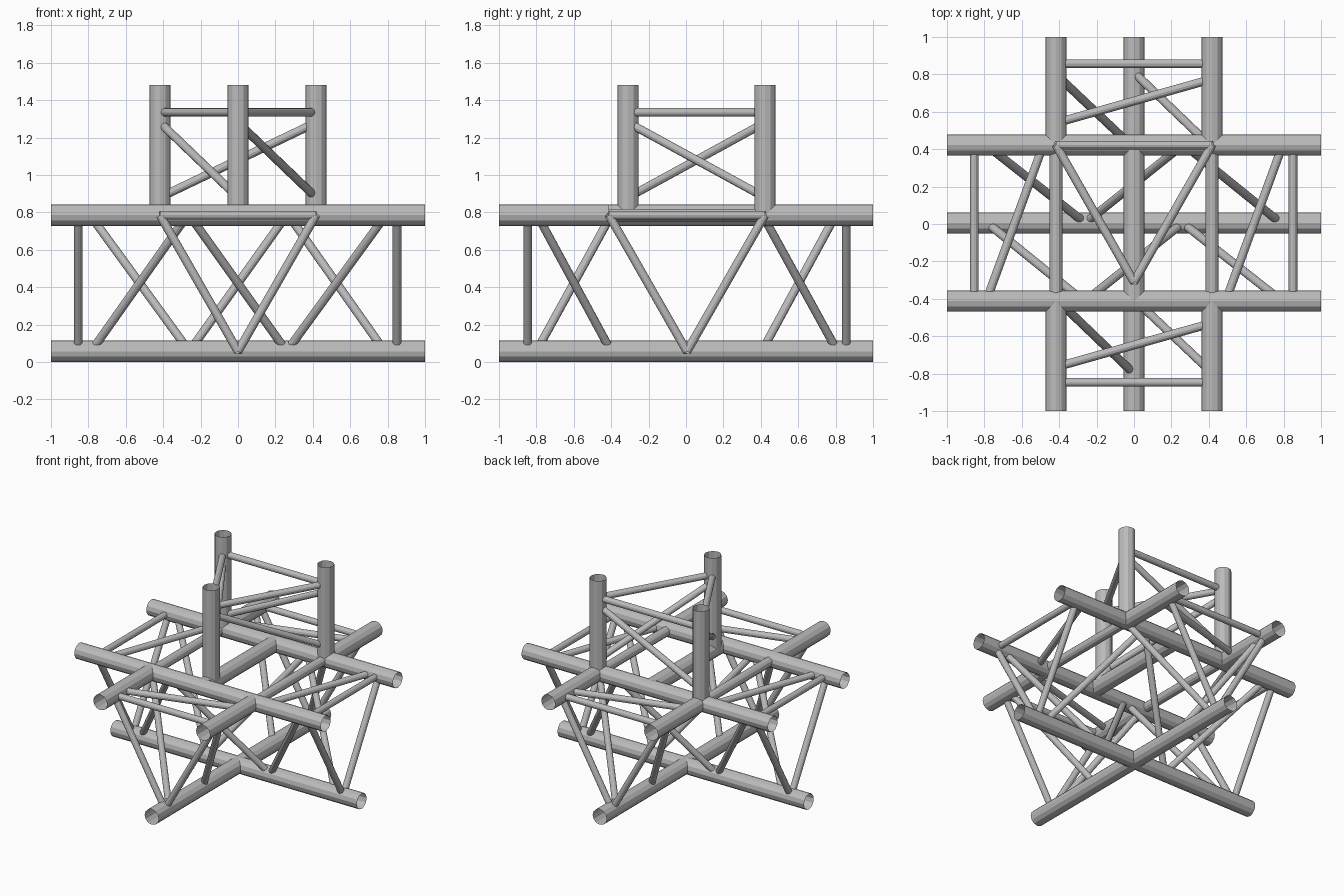
import bpy
import bmesh
from mathutils import Vector

cube = bpy.data.objects.get("Cube")
if cube:
    bpy.data.objects.remove(cube, do_unlink=True)

# One painted-metal grey for everything
grey = bpy.data.materials.new("metal_grey")
grey.use_nodes = True
colour = (0.5, 0.5, 0.5, 1)
grey.diffuse_color = colour
grey.node_tree.nodes["Principled BSDF"].inputs["Base Color"].default_value = colour

MAIN, LINK, BRACE = 0.057, 0.034, 0.023   # tube radii
X = 0.417                                 # half spacing of the chords
FRONT, BACK, MID = -0.412, 0.422, 0.005   # chord positions in depth
LOW, HIGH, TOP = 0.057, 0.785, 1.48       # chord heights and tower top


def tube(name, start, end, radius, sides=12):
    """Open thin-walled tube between two points."""
    a, b = Vector(start), Vector(end)
    bm = bmesh.new()
    bmesh.ops.create_cone(bm, cap_ends=False, segments=sides,
                          radius1=radius, radius2=radius, depth=(b - a).length)
    mesh = bpy.data.meshes.new(name)
    bm.to_mesh(mesh)
    bm.free()
    mesh.materials.append(grey)
    obj = bpy.data.objects.new(name, mesh)
    obj.location = (a + b) / 2
    obj.rotation_mode = 'QUATERNION'
    obj.rotation_quaternion = (b - a).to_track_quat('Z', 'Y')
    bpy.context.collection.objects.link(obj)


def brace(name, start, end):
    tube(name, start, end, BRACE)


def ring(name, corners):
    """Triangle of braces between three chords."""
    for i in range(3):
        brace(f"{name}_{i + 1}", corners[i], corners[(i + 1) % 3])


# Chords running across
tube("front_chord", (-1, FRONT, HIGH), (1, FRONT, HIGH), MAIN)
tube("back_chord", (-1, BACK, HIGH), (1, BACK, HIGH), MAIN)
tube("lower_cross_chord", (-1, MID, LOW), (1, MID, LOW), MAIN)

# Chords running front to back, with thinner links between the arms
tube("lower_long_chord", (0, -1, LOW), (0, 1, LOW), MAIN)
tube("tower_beam", (0, FRONT, HIGH), (0, BACK, HIGH), MAIN)
for side, x in (("left", X), ("right", -X)):
    tube(side + "_front_arm_chord", (x, -1, HIGH), (x, FRONT, HIGH), MAIN)
    tube(side + "_back_arm_chord", (x, BACK, HIGH), (x, 1, HIGH), MAIN)
    tube(side + "_link", (x, FRONT, HIGH), (x, BACK, HIGH), LINK)

# Tower posts
posts = [(-X, BACK), (0, -0.31), (X, BACK)]
for i, (x, y) in enumerate(posts):
    tube(f"tower_post_{i + 1}", (x, y, HIGH), (x, y, TOP), MAIN)

# End triangles of each arm and of the tower
for side, x in (("left", 0.85), ("right", -0.855)):
    ring(side + "_ring", [(x, FRONT, HIGH), (x, BACK, HIGH), (x, MID, LOW)])
for side, y in (("front", -0.847), ("back", 0.857)):
    ring(side + "_ring", [(-X, y, HIGH), (X, y, HIGH), (0, y, LOW)])
ring("tower_ring", [(x, y, 1.335) for x, y in posts])

# Tower diagonals
for i in range(3):
    a, b = posts[i], posts[(i + 1) % 3]
    if i == 2:
        a, b = posts[2], posts[0]
    brace(f"tower_diagonal_{i + 1}", (*a, 1.28), (*b, 0.88))

# Diagonals on the flat top of each arm
brace("back_top_diagonal", (-X, 0.54, HIGH), (X, 0.775, HIGH))
brace("front_top_diagonal", (-X, -0.765, HIGH), (X, -0.53, HIGH))
brace("left_top_diagonal", (0.49, FRONT, HIGH), (0.795, BACK, HIGH))
brace("right_top_diagonal", (-0.79, FRONT, HIGH), (-0.485, BACK, HIGH))

# Zigzag on the sloping sides of the cross truss: lower x, upper x
for name, y, bays in (
        ("front", FRONT, ((-0.785, -0.27), (0.26, -0.26), (0.26, 0.79))),
        ("back", BACK, ((-0.26, -0.79), (-0.26, 0.26), (0.785, 0.27)))):
    for i, (low, high) in enumerate(bays):
        brace(f"{name}_zigzag_{i + 1}", (low, MID, LOW), (high, y, HIGH))

# Diagonals on the sloping sides of the front and back arms: lower y, upper y
for name, x, bays in (
        ("left", X, ((-0.40, -0.795), (0.81, 0.41))),
        ("right", -X, ((-0.80, -0.40), (0.405, 0.80)))):
    for i, (low, high) in enumerate(bays):
        brace(f"{name}_arm_diagonal_{i + 1}", (0, low, LOW), (x, high, HIGH))
